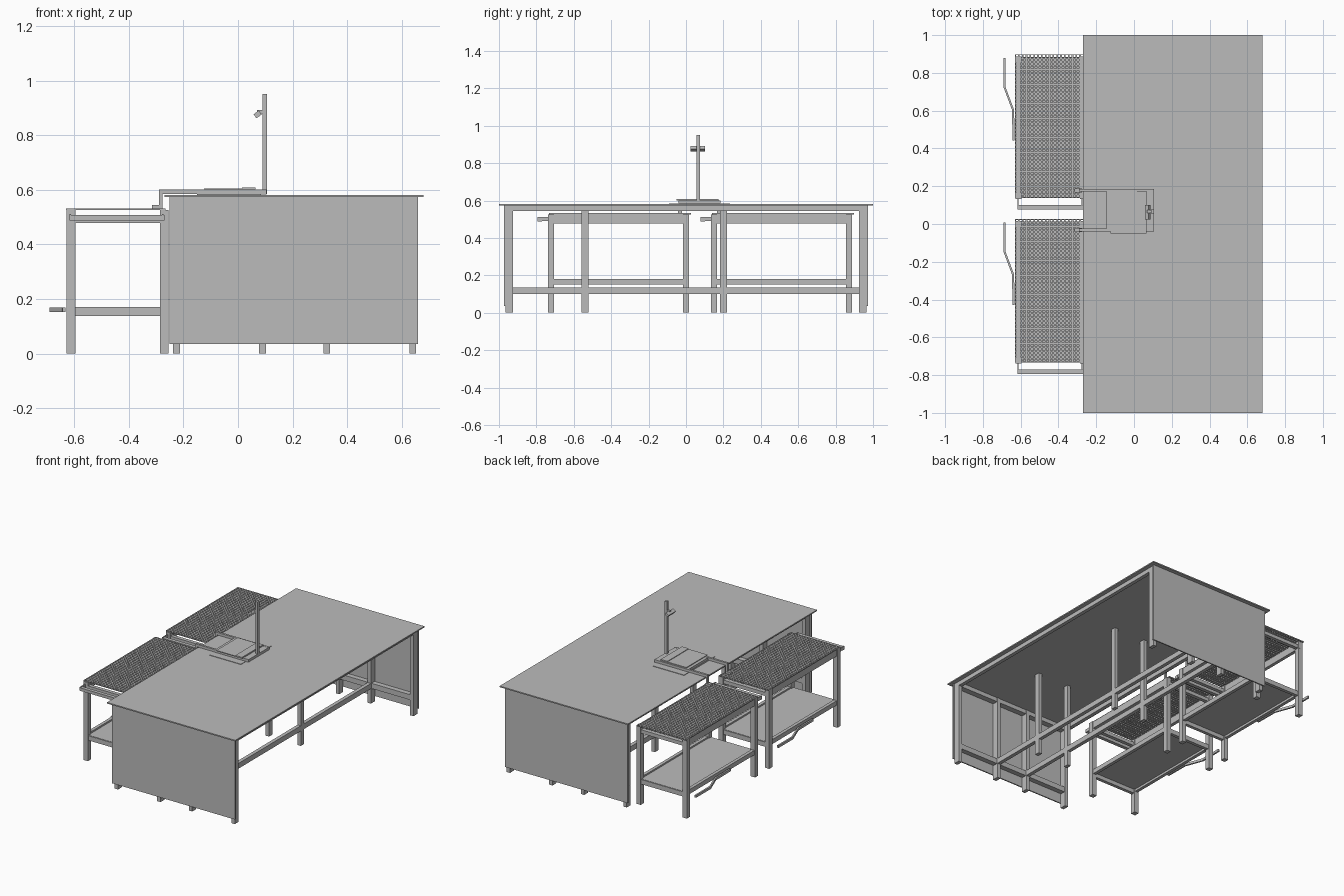
import bpy, bmesh, math
from mathutils import Vector

cube = bpy.data.objects.get("Cube")
if cube:
    bpy.data.objects.remove(cube, do_unlink=True)

GREY = 0.5
steel = bpy.data.materials.new("plain grey")
steel.use_nodes = True
steel.diffuse_color = (GREY, GREY, GREY, 1)
steel.node_tree.nodes["Principled BSDF"].inputs["Base Color"].default_value = (GREY, GREY, GREY, 1)


def finish(name, bm):
    bmesh.ops.recalc_face_normals(bm, faces=bm.faces)
    mesh = bpy.data.meshes.new(name)
    bm.to_mesh(mesh)
    bm.free()
    mesh.materials.append(steel)
    obj = bpy.data.objects.new(name, mesh)
    bpy.context.collection.objects.link(obj)
    return obj


def box(name, x, y, z):
    """Box from (low, high) ranges on each axis."""
    bm = bmesh.new()
    bmesh.ops.create_cube(bm, size=1)
    for v in bm.verts:
        v.co = Vector([(a + b) / 2 + c * (b - a) for (a, b), c in zip((x, y, z), v.co)])
    return finish(name, bm)


def around(centre, width):
    return (centre - width / 2, centre + width / 2)


def ribbon(name, path, width, low, high):
    """Flat bar following a path in plan."""
    bm = bmesh.new()
    left = [bm.verts.new((x - width / 2, y, low)) for x, y in path]
    right = [bm.verts.new((x + width / 2, y, low)) for x, y in path]
    faces = [bm.faces.new((left[i], left[i + 1], right[i + 1], right[i]))
             for i in range(len(path) - 1)]
    top = bmesh.ops.extrude_face_region(bm, geom=faces)["geom"]
    for v in top:
        if isinstance(v, bmesh.types.BMVert):
            v.co.z = high
    return finish(name, bm)


def perforated_sheet(name, x, y, top, columns, rows):
    """Sheet with a regular grid of square holes."""
    bm = bmesh.new()
    bmesh.ops.create_grid(bm, x_segments=columns, y_segments=rows, size=0.5)
    for v in bm.verts:
        v.co = (sum(x) / 2 + v.co.x * (x[1] - x[0]),
                sum(y) / 2 + v.co.y * (y[1] - y[0]), top)
    cells = bm.faces[:]
    bmesh.ops.inset_individual(bm, faces=cells, thickness=0.0065)
    bmesh.ops.delete(bm, geom=cells, context='FACES')
    obj = finish(name, bm)
    for p in obj.data.polygons:
        if p.normal.z < 0:
            p.flip()
    mod = obj.modifiers.new("thickness", 'SOLIDIFY')
    mod.thickness = 0.007
    mod.offset = -1
    return obj


# Main table: top, end panels, aprons
box("table_top", (-0.27, 0.68), (-1, 1), (0.573, 0.581))
ROWS_X = (-0.225, 0.09, 0.325, 0.64)
for side, s in (("front", -1), ("back", 1)):
    box(side + "_end_panel", (-0.25, 0.66), around(s * 0.97, 0.008), (0.035, 0.573))
    box(side + "_end_apron", (-0.238, 0.652), around(s * 0.945, 0.038), (0.545, 0.573))
    box(side + "_end_rail", (-0.238, 0.652), around(s * 0.945, 0.034), (0.1, 0.135))
    for x in ROWS_X:
        box(side + "_end_leg", around(x, 0.025), around(s * 0.945, 0.042), (0, 0.573))
for x in (ROWS_X[0], ROWS_X[3]):
    box("long_apron", around(x, 0.025), (-0.966, 0.966), (0.545, 0.573))

# Two inner leg rows joined by long low rails
for x in ROWS_X[1:3]:
    box("long_rail", around(x, 0.025), (-0.966, 0.966), (0.1, 0.135))
    for y in (-0.54, 0.2):
        box("middle_leg", around(x, 0.025), around(y, 0.036), (0, 0.573))


def cart(name, y0):
    """Side cart whose frame starts at y0."""
    y1 = y0 + 0.755
    for y in (y0 + 0.017, y1 - 0.017):
        for x in (-0.612, -0.27):
            box(name + "_leg", around(x, 0.032), around(y, 0.033), (0, 0.526))
        box(name + "_end_rail", (-0.6, -0.285), around(y, 0.022), (0.137, 0.168))
        box(name + "_top_end_rail", (-0.6, -0.285), around(y, 0.025), (0.478, 0.502))
    for x in (-0.612, -0.27):
        box(name + "_side_rail", around(x, 0.022), (y0 + 0.03, y1 - 0.03), (0.15, 0.18))
        box(name + "_side_apron", around(x, 0.022), (y0, y1), (0.478, 0.525))
    box(name + "_shelf", (-0.6, -0.28), (y0 + 0.01, y1 - 0.01), (0.164, 0.17))
    perforated_sheet(name + "_perforated_top", (-0.63, -0.265), (y0 + 0.005, y1 + 0.01), 0.532, 18, 38)
    # Sliding arms carrying a cross bar beyond the front end
    for x in (-0.615, -0.275):
        box(name + "_slide_arm", around(x, 0.006), (y0 - 0.055, y0 + 0.02), (0.49, 0.512))
    box(name + "_cross_bar", (-0.618, -0.27), (y0 - 0.056, y0 - 0.032), (0.488, 0.508))
    # Cranked lever at shelf level
    path = [(-0.685, y1 - 0.01), (-0.685, y1 - 0.165), (-0.64, y1 - 0.285), (-0.638, y1 - 0.445)]
    ribbon(name + "_lever", path, 0.011, 0.153, 0.169)
    return y1


cart("front_cart", -0.738)
cart("back_cart", 0.133)

# Clamp-on station: base sheet, raised plate, rails with hooked ends
box("station_base_sheet", (-0.15, 0.085), (-0.09, 0.235), (0.58, 0.584))
box("station_frame", (-0.145, 0.105), (-0.04, 0.185), (0.583, 0.6))
box("station_plate", (-0.125, 0.065), (-0.05, 0.175), (0.6, 0.605))
box("station_ridge", (0.015, 0.065), (-0.05, 0.175), (0.603, 0.609))
for y in (-0.032, 0.178):
    box("station_rail", (-0.285, 0.105), around(y, 0.014), (0.584, 0.601))
    box("hook_drop", (-0.29, -0.276), around(y, 0.014), (0.54, 0.601))
    box("hook_foot", (-0.315, -0.276), around(y, 0.022), (0.532, 0.545))

# Upright post with a small tilted head
box("post", (0.089, 0.106), (0.056, 0.076), (0.584, 0.95))
box("head_arm", (0.07, 0.09), around(0.066, 0.016), (0.877, 0.892))
head = box("head", (-0.012, 0.012), (-0.038, 0.038), (-0.009, 0.009))
head.rotation_euler.y = math.radians(-35)
head.location = (0.072, 0.063, 0.876)
